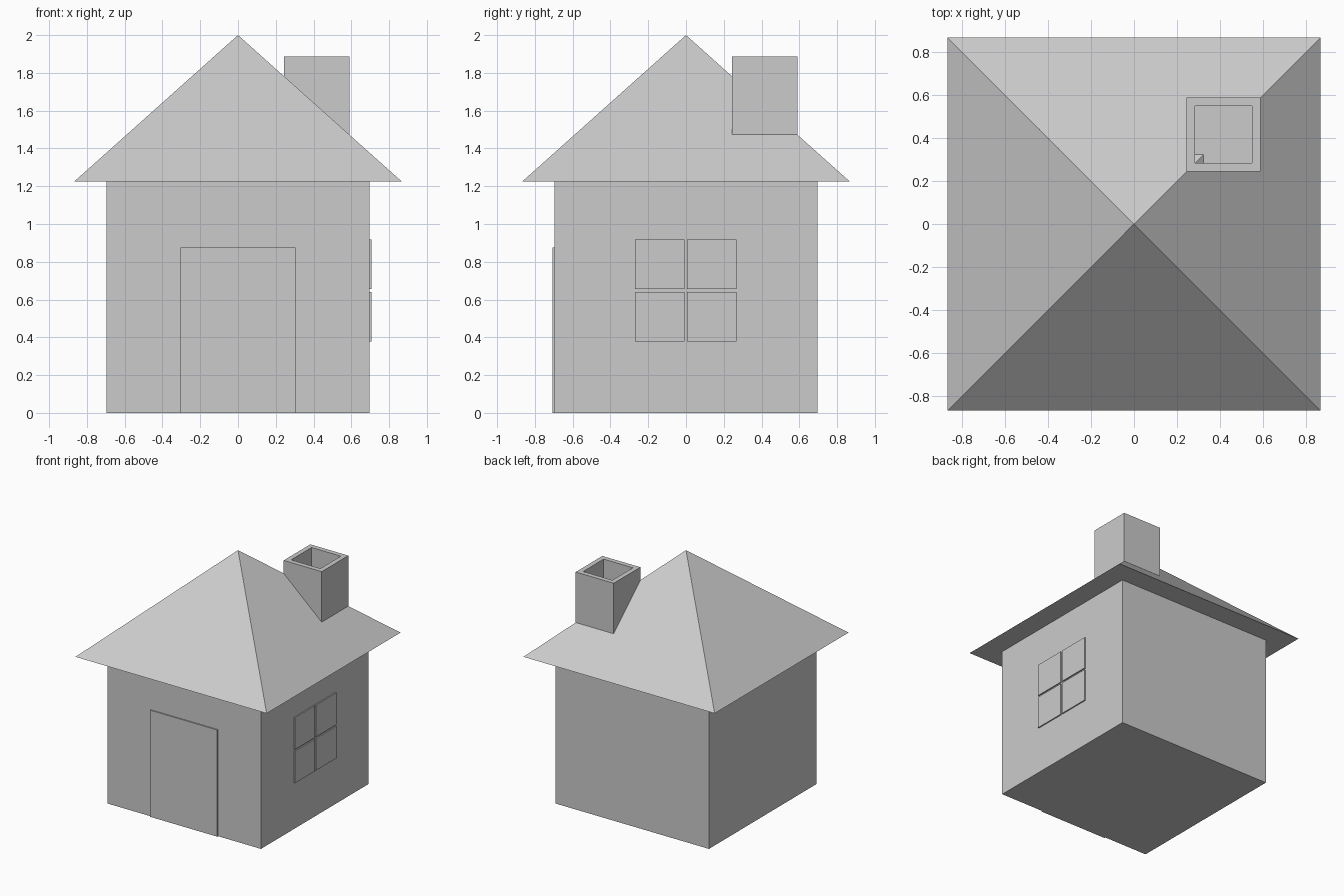
import bpy, bmesh, math

if "Cube" in bpy.data.objects:
    bpy.data.objects.remove(bpy.data.objects["Cube"])


def box(name, lo, hi):
    """Axis-aligned box between two corners."""
    centre = [(a + b) / 2 for a, b in zip(lo, hi)]
    bpy.ops.mesh.primitive_cube_add(size=1, location=centre)
    ob = bpy.context.object
    ob.name = name
    ob.scale = [b - a for a, b in zip(lo, hi)]
    bpy.ops.object.transform_apply(location=False, rotation=False, scale=True)
    return ob


WALL, EAVE, EAVE_Z, PEAK_Z = 0.696, 0.868, 1.224, 2.0
RELIEF = 0.01

# Walls
box("walls", (-WALL, -WALL, 0), (WALL, WALL, EAVE_Z))

# Pyramid roof with closed underside
bpy.ops.mesh.primitive_cone_add(
    vertices=4, radius1=EAVE * math.sqrt(2), radius2=0, depth=PEAK_Z - EAVE_Z,
    location=(0, 0, (PEAK_Z + EAVE_Z) / 2), rotation=(0, 0, math.pi / 4))
bpy.context.object.name = "roof"
bpy.ops.object.transform_apply(location=False, rotation=True, scale=False)

# Door slab on the front wall
box("door", (-0.305, -WALL - RELIEF, 0), (0.305, -WALL + RELIEF, 0.875))

# Four window panes on the right wall
PANE, PITCH = 0.262, 0.276
for row in range(2):
    for col in range(2):
        y, z = -0.27 + col * PITCH, 0.379 + row * PITCH
        box(f"window_pane_{row}_{col}", (WALL - RELIEF, y, z),
            (WALL + RELIEF, y + PANE, z + PANE))

# Chimney with a recessed flue
chimney = box("chimney", (0.244, 0.244, 1.46), (0.589, 0.589, 1.888))
bm = bmesh.new()
bm.from_mesh(chimney.data)
top = max(bm.faces, key=lambda f: f.calc_center_median().z)
bmesh.ops.inset_region(bm, faces=[top], thickness=0.056)
flue = bmesh.ops.extrude_discrete_faces(bm, faces=[top])["faces"][0]
bmesh.ops.translate(bm, verts=flue.verts, vec=(0, 0, -0.178))
bmesh.ops.recalc_face_normals(bm, faces=bm.faces)
bm.to_mesh(chimney.data)
bm.free()
